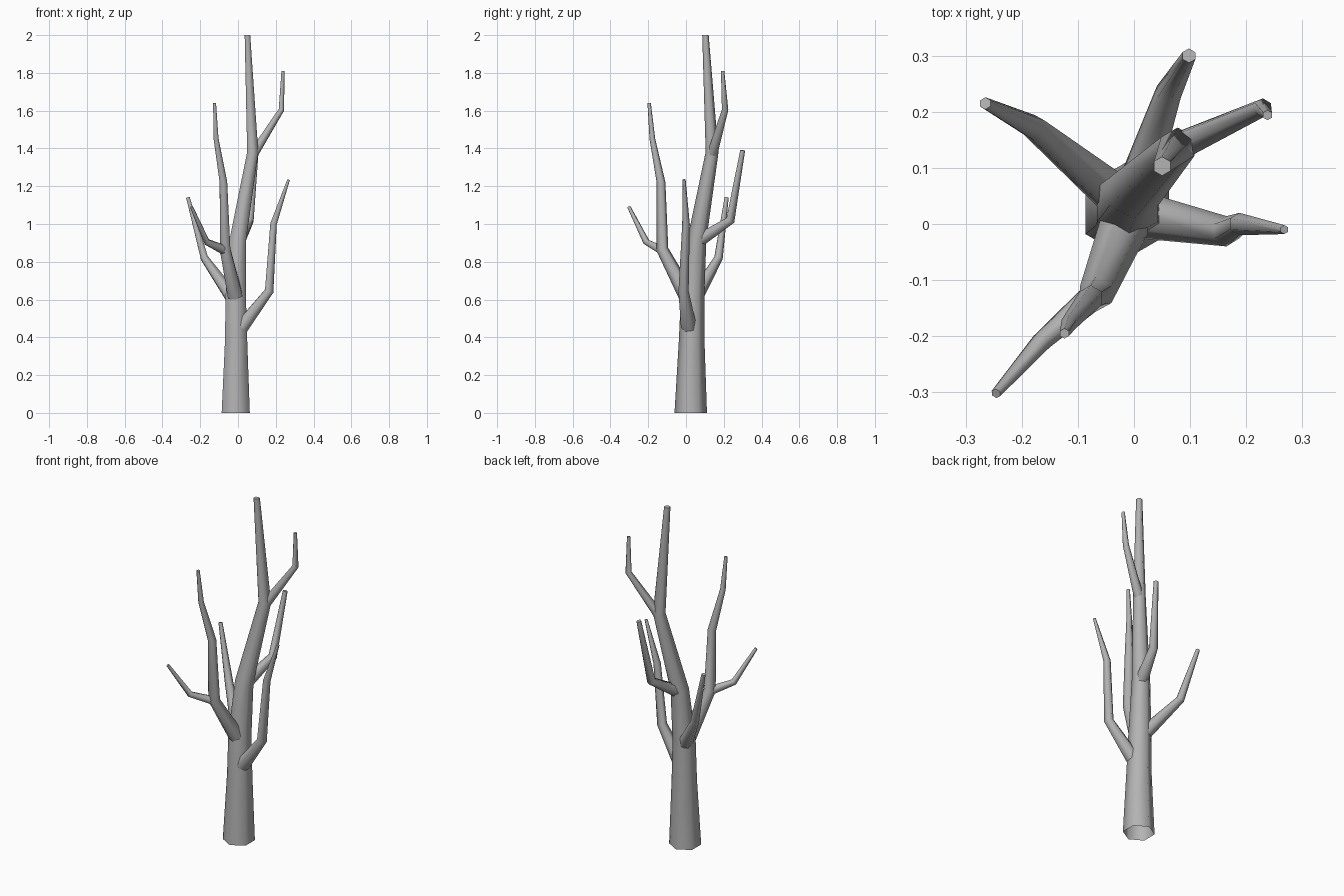
import bpy, bmesh, math
from mathutils import Vector

cube = bpy.data.objects.get("Cube")
if cube:
    bpy.data.objects.remove(cube, do_unlink=True)

bark = bpy.data.materials.new("grey_bark")
bark.use_nodes = True
colour = (0.45, 0.45, 0.45, 1)
bark.diffuse_color = colour
bark.node_tree.nodes["Principled BSDF"].inputs["Base Color"].default_value = colour

SIDES = 6
UP = Vector((0, 0, 1))


def limb(name, path, level_ends=False):
    """Six-sided tapering tube through (x, y, z, radius) points, capped at its tip."""
    points = [Vector(p[:3]) for p in path]
    last = len(points) - 1
    bm = bmesh.new()
    rings = []
    for i, p in enumerate(path):
        before = (points[i] - points[max(i - 1, 0)]).normalized()
        after = (points[min(i + 1, last)] - points[i]).normalized()
        direction = (before + after).normalized()
        if level_ends and i in (0, last):
            direction = UP
        turn = UP.rotation_difference(direction)
        ring = []
        for k in range(SIDES):
            a = math.tau * k / SIDES + math.pi / 2
            offset = turn @ Vector((math.cos(a), math.sin(a), 0))
            ring.append(bm.verts.new(points[i] + offset * p[3]))
        rings.append(ring)
    for low, high in zip(rings, rings[1:]):
        for k in range(SIDES):
            n = (k + 1) % SIDES
            bm.faces.new((low[k], low[n], high[n], high[k])).smooth = True
    bm.faces.new(rings[-1])
    for e in rings[-1]:
        for edge in e.link_edges:
            if edge.other_vert(e) in rings[-1]:
                edge.smooth = False
    mesh = bpy.data.meshes.new(name)
    bm.to_mesh(mesh)
    bm.free()
    mesh.materials.append(bark)
    obj = bpy.data.objects.new(name, mesh)
    bpy.context.scene.collection.objects.link(obj)
    return obj


# Trunk, open underneath
limb("trunk", [(-0.012, 0.025, 0, 0.086), (-0.01, 0.03, 0.38, 0.068),
               (-0.012, 0.035, 0.62, 0.062), (0, 0.058, 0.92, 0.05),
               (0.078, 0.138, 1.38, 0.034), (0.05, 0.103, 2, 0.017)], True)

# Branches
limb("left_branch", [(0.02, 0.015, 0.455, 0.042), (0.165, -0.013, 0.645, 0.027),
                     (0.188, 0, 1, 0.02), (0.268, -0.01, 1.235, 0.008)])
limb("front_branch", [(-0.015, 0.005, 0.62, 0.045), (-0.068, -0.125, 0.865, 0.032),
                      (-0.077, -0.132, 1.22, 0.023), (-0.116, -0.178, 1.45, 0.015),
                      (-0.124, -0.195, 1.64, 0.009)])
limb("front_twig", [(-0.068, -0.125, 0.86, 0.026), (-0.165, -0.21, 0.905, 0.018),
                    (-0.246, -0.302, 1.09, 0.009)])
limb("right_branch", [(-0.03, 0.05, 0.61, 0.04), (-0.178, 0.172, 0.82, 0.023),
                      (-0.265, 0.215, 1.14, 0.011)])
limb("back_branch", [(0.005, 0.065, 0.91, 0.036), (0.062, 0.235, 1.02, 0.024),
                     (0.098, 0.3, 1.39, 0.013)])
limb("upper_branch", [(0.076, 0.136, 1.36, 0.028), (0.23, 0.207, 1.605, 0.017),
                      (0.238, 0.194, 1.81, 0.009)])
